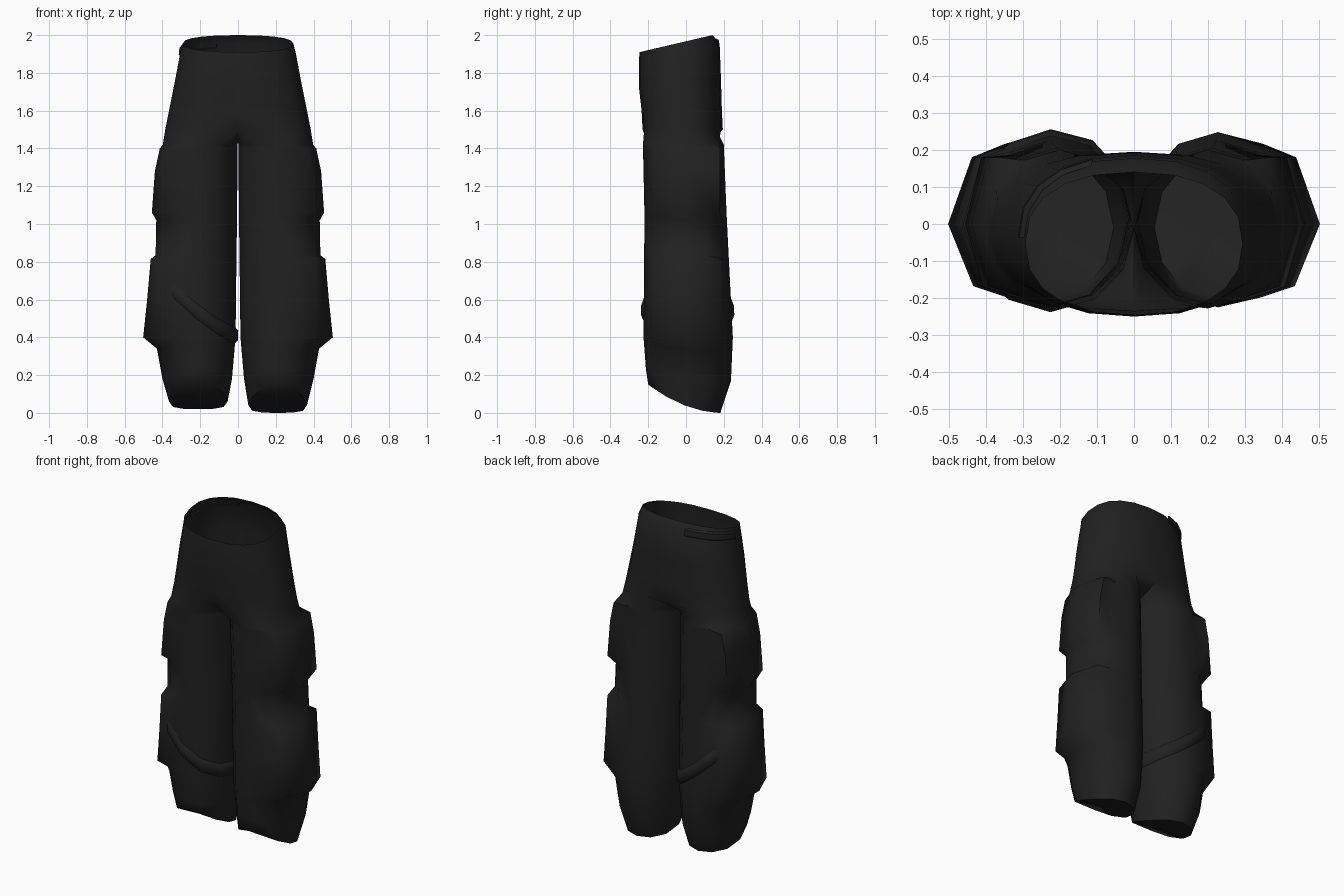
import bpy, bmesh
from math import sin, cos, pi

if "Cube" in bpy.data.objects:
    bpy.data.objects.remove(bpy.data.objects["Cube"])

cloth = bpy.data.materials.new("charcoal cloth")
cloth.use_nodes = True
colour = (0.015, 0.015, 0.015, 1)
cloth.diffuse_color = colour
bsdf = cloth.node_tree.nodes["Principled BSDF"]
bsdf.inputs["Base Color"].default_value = colour
bsdf.inputs["Roughness"].default_value = 0.9


def power(v, p=0.85):
    return (1 if v >= 0 else -1) * abs(v) ** p


def finish(name, bm, angle):
    bmesh.ops.remove_doubles(bm, verts=bm.verts, dist=0.0005)
    bmesh.ops.recalc_face_normals(bm, faces=bm.faces)
    mesh = bpy.data.meshes.new(name)
    bm.to_mesh(mesh)
    bm.free()
    mesh.materials.append(cloth)
    ob = bpy.data.objects.new(name, mesh)
    bpy.context.collection.objects.link(ob)
    bpy.ops.object.select_all(action='DESELECT')
    ob.select_set(True)
    bpy.context.view_layer.objects.active = ob
    bpy.ops.object.shade_smooth_by_angle(angle=angle)


def loft(bm, rows, closed):
    rows = [[bm.verts.new(p) for p in row] for row in rows]
    n = len(rows[0])
    for a, b in zip(rows, rows[1:]):
        for i in range(n if closed else n - 1):
            j = (i + 1) % n
            bm.faces.new((a[i], a[j], b[j], b[i]))
    return rows


def shape(k, leg):
    """Across (0 inner, 1 outer) and depth (-1 front, 1 back) of outline point k."""
    if leg:
        a = k * pi / 6
        return 0.5 - 0.5 * cos(a), -sin(a)
    a = (k - 1) * pi / 10
    return power(max(0, sin(a))), -power(cos(a))


def point(side, ring, k, leg, grow=0.0):
    z, tilt, bow, inner, outer, front, back = ring
    u, v = shape(k, leg)
    x = inner - grow + (outer - inner + 2 * grow) * u
    y = (front + back) / 2 + (back - front + 2 * grow) / 2 * v
    return side * x, y, z + tilt * v + bow * v * v


# height, tilt, bow, inner x, outer x, front y, back y
hips = [
    (1.955, 0.045, 0, 0, 0.293, -0.245, 0.14),
    (1.91, 0.045, 0, 0, 0.305, -0.25, 0.178),
    (1.75, 0.02, 0, 0, 0.335, -0.25, 0.185),
    (1.6, 0, 0, 0, 0.365, -0.235, 0.19),
    (1.5, 0, 0, 0, 0.385, -0.23, 0.195),
]
legs = [
    (1.42, 0, 0, 0.002, 0.398, -0.228, 0.2),
    (1.05, 0, 0, 0.005, 0.432, -0.22, 0.215),
    (0.75, 0, 0, 0.009, 0.438, -0.222, 0.23),
    (0.4, 0, 0, 0.013, 0.44, -0.225, 0.248),
    (0.18, -0.03, 0.02, 0.032, 0.4, -0.212, 0.238),
    (0.04, -0.075, 0.035, 0.055, 0.365, -0.2, 0.182),
]
# Pocket bulges: height, side x, corner x (zero where the leg is plain)
bulges = [
    (1.42, 0, 0), (1.4, 0.414, 0.365), (1.28, 0.44, 0.39), (1.06, 0.456, 0.408),
    (1.02, 0, 0), (0.835, 0, 0), (0.815, 0.462, 0.408), (0.6, 0.481, 0.42),
    (0.4, 0.502, 0.434), (0.34, 0, 0), (0.18, 0, 0), (0.04, 0, 0),
]


def leg_ring(z):
    for a, b in zip(legs, legs[1:]):
        if z >= b[0]:
            t = (a[0] - z) / (a[0] - b[0])
            return [p + (q - p) * t for p, q in zip(a, b)]
    return legs[-1]


def leg_row(side, z, outer, corner):
    row = [point(side, leg_ring(z), k, True) for k in range(1, 13)]
    if outer:
        # Points 4 to 8 of the outline form the pocket front, side and back
        row[3] = (side * (corner - 0.09), -0.198, z)
        row[4] = (side * corner, -0.168, z)
        row[5] = (side * outer, 0, z)
        row[6] = (side * (corner + 0.004), 0.18, z)
        row[7] = (side * (corner - 0.085), row[7][1], z)
    return row


# Trousers: open hips that split into two legs with cargo pockets
bm = bmesh.new()
for side in (1, -1):
    loft(bm, [[point(side, r, k, False) for k in range(1, 12)] for r in hips], False)
    fork = [point(side, hips[-1], k, False) for k in range(1, 12)] + [(0, -0.01, 1.44)]
    rows = [fork] + [leg_row(side, *bulge) for bulge in bulges]
    if side < 0:
        rows[-1] = [(x, y, z + 0.02) for x, y, z in rows[-1]]
    hem = loft(bm, rows, True)[-1]
    # Hem lining
    middle = bm.verts.new((side * 0.21, -0.01, 0.06))
    for i in range(12):
        bm.faces.new((hem[i], hem[(i + 1) % 12], middle))
finish("cargo_trousers", bm, 1.1)

# Slanted strap around the right leg
bm = bmesh.new()
rows = []
for rise, grow in ((0.045, -0.003), (0.025, 0.014), (-0.025, 0.014), (-0.045, -0.003)):
    row = []
    for k in range(12):
        u = shape(k, True)[0]
        height = 0.41 + 0.33 * u ** 1.3 + rise
        x, y, z = point(-1, leg_ring(height), k, True, grow)
        row.append((x, y, height))
    rows.append(row)
loft(bm, rows, True)
finish("leg_strap", bm, 1.0)

# Short tab on the back of the waist
bm = bmesh.new()
rows = []
for rise, grow in ((0.03, -0.012), (0.022, 0.005), (-0.012, 0.009), (-0.022, -0.003)):
    row = [point(-1, hips[1], k, False, grow) for k in range(6, 11)]
    rows.append([(x, y, z + rise) for x, y, z in row])
rows = loft(bm, rows, False)
for end in (0, -1):
    bm.faces.new([row[end] for row in rows])
finish("waist_tab", bm, 0.8)
